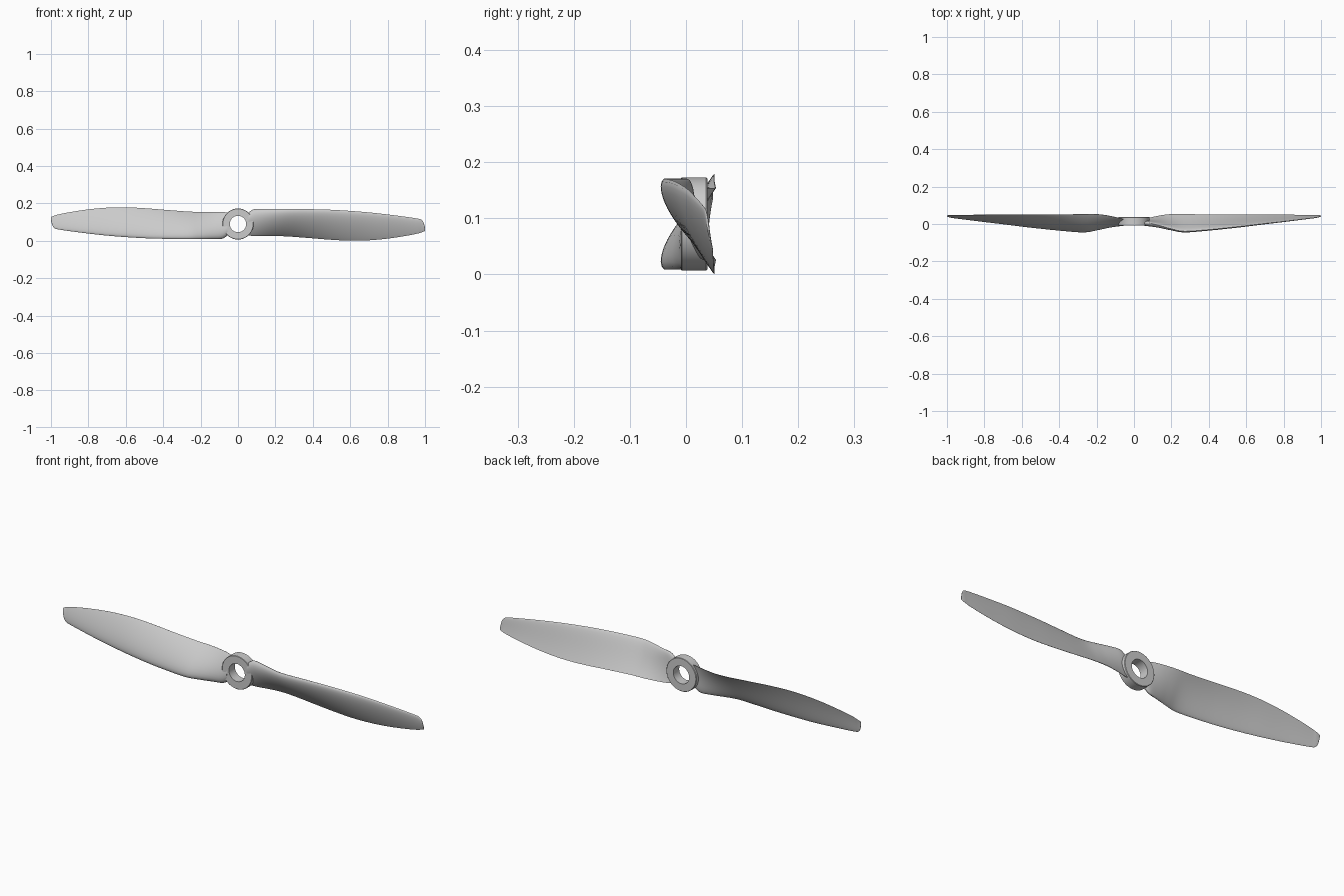
import bpy, bmesh, math
from mathutils import Vector, Matrix

if "Cube" in bpy.data.objects:
    bpy.data.objects.remove(bpy.data.objects["Cube"])

CZ = 0.09  # height of the spin axis

# Blade stations: x, leading edge (y, z), trailing edge (y, z), thickness; z relative to axis
STATIONS = [
    (0.055, 0.006, 0.060, 0.026, -0.060, 0.024),
    (0.085, 0.004, 0.079, 0.034, -0.064, 0.027),
    (0.14, -0.009, 0.081, 0.046, -0.064, 0.028),
    (0.20, -0.026, 0.081, 0.053, -0.064, 0.027),
    (0.27, -0.039, 0.081, 0.053, -0.066, 0.025),
    (0.40, -0.030, 0.079, 0.051, -0.076, 0.021),
    (0.50, -0.020, 0.076, 0.051, -0.084, 0.019),
    (0.60, -0.009, 0.070, 0.051, -0.089, 0.017),
    (0.70, 0.003, 0.062, 0.051, -0.087, 0.014),
    (0.80, 0.014, 0.051, 0.050, -0.078, 0.011),
    (0.90, 0.026, 0.038, 0.049, -0.063, 0.008),
    (0.96, 0.033, 0.029, 0.048, -0.051, 0.006),
    (0.98, 0.036, 0.023, 0.048, -0.045, 0.005),
    (0.993, 0.039, 0.007, 0.047, -0.040, 0.004),
    (1.0, 0.042, -0.022, 0.046, -0.037, 0.002),
]


def catmull(a, b, c, d, t):
    return [0.5 * (2 * q + (r - p) * t + (2 * p - 5 * q + 4 * r - s) * t * t
                   + (3 * q - p - 3 * r + s) * t ** 3) for p, q, r, s in zip(a, b, c, d)]


def section(st, n=14):
    """Closed airfoil loop: convex front, slightly hollow back, blunt leading edge."""
    x, ly, lz, ty, tz, th = st
    le, te = Vector((x, ly, lz)), Vector((x, ty, tz))
    chord = te - le
    nrm = Vector((0, chord.z, -chord.y)).normalized()  # points to the front
    us = [0.5 - 0.5 * math.cos(math.pi * i / n) for i in range(n + 1)]
    front = [(u, th * (2.35 * math.sqrt(u) * (1 - u) ** 0.9 * 1.05 + 0.06 * u)) for u in us]
    back = [(u, -th * (0.9 * math.sqrt(u) * (1 - u) ** 3 - 0.5 * u * u * (1 - u))) for u in us]
    return [le + chord * u + nrm * o * 0.95 for u, o in front + back[::-1][:-1]]


def make_blade(name, turn):
    bm = bmesh.new()
    rows, last = [], len(STATIONS) - 1
    for i in range(last):
        p = [STATIONS[max(0, min(last, i + k))] for k in (-1, 0, 1, 2)]
        rows += [catmull(*p, k / 4) for k in range(4)]
    rows.append(STATIONS[-1])
    rings = [[bm.verts.new(v) for v in section(r)] for r in rows]
    for a, b in zip(rings, rings[1:]):
        for j in range(len(a)):
            k = (j + 1) % len(a)
            bm.faces.new((a[j], a[k], b[k], b[j]))
    bm.faces.new(rings[0])
    bm.faces.new(rings[-1])
    bmesh.ops.transform(bm, matrix=Matrix.Translation((0, 0, CZ)) @ Matrix.Rotation(turn, 4, 'Y'),
                        verts=bm.verts)
    finish(bm, name, 50)


def finish(bm, name, angle):
    bmesh.ops.recalc_face_normals(bm, faces=bm.faces)
    me = bpy.data.meshes.new(name)
    bm.to_mesh(me)
    bm.free()
    ob = bpy.data.objects.new(name, me)
    bpy.context.collection.objects.link(ob)
    bpy.ops.object.select_all(action='DESELECT')
    ob.select_set(True)
    bpy.context.view_layer.objects.active = ob
    bpy.ops.object.shade_smooth_by_angle(angle=math.radians(angle))


# Hub: ring lathed around the y axis
bm = bmesh.new()
profile = [(0.044, -0.009), (0.081, -0.009), (0.083, -0.007),
           (0.083, 0.036), (0.081, 0.038), (0.044, 0.038)]
N = 64
loops = [[bm.verts.new((r * math.cos(2 * math.pi * i / N), y, CZ + r * math.sin(2 * math.pi * i / N)))
          for r, y in profile] for i in range(N)]
for i in range(N):
    a, b = loops[i], loops[(i + 1) % N]
    for j in range(len(profile)):
        k = (j + 1) % len(profile)
        bm.faces.new((a[j], a[k], b[k], b[j]))
finish(bm, "hub_ring", 30)

# Two blades, half a turn apart
make_blade("blade_right", 0)
make_blade("blade_left", math.pi)
